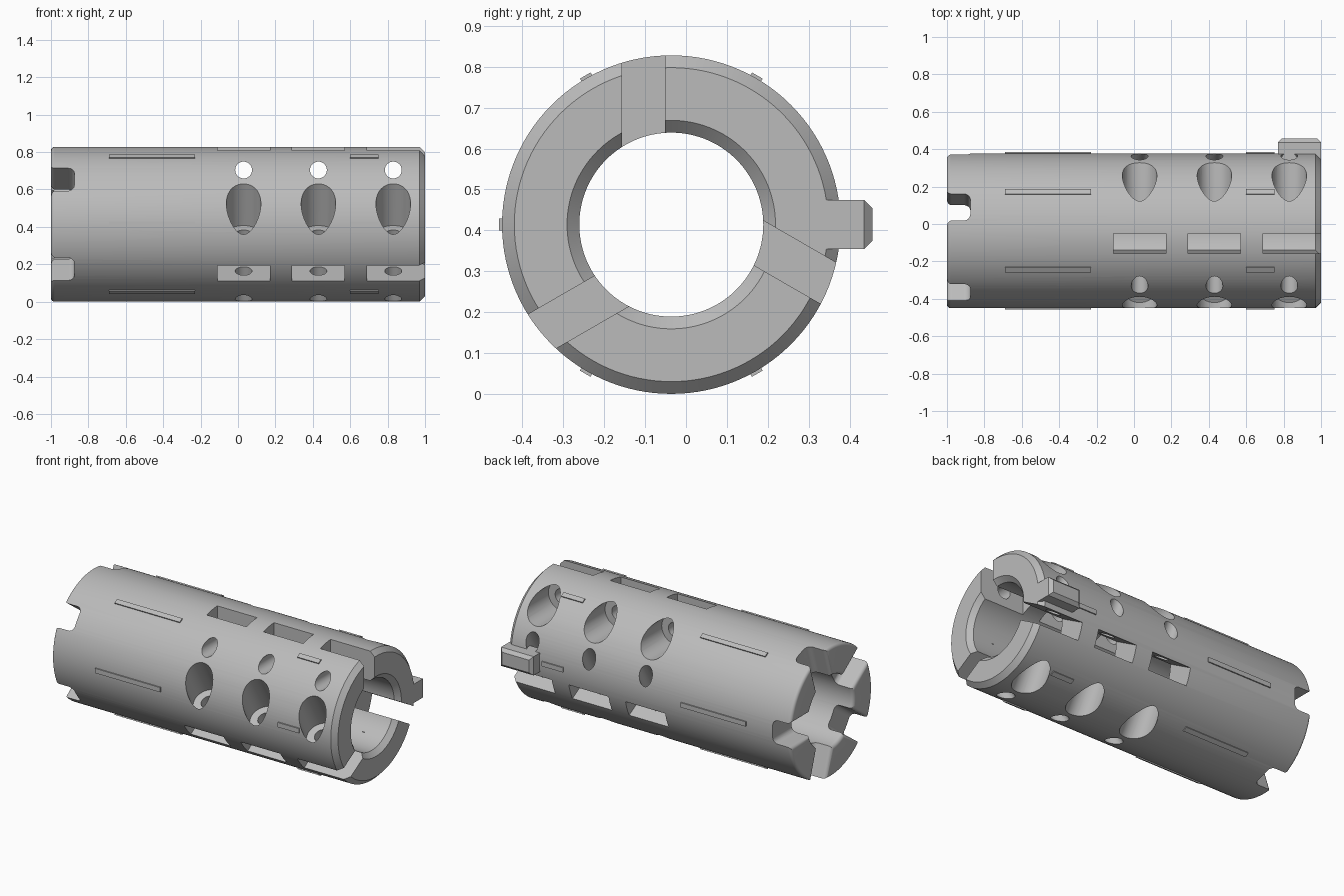
import bpy, bmesh, math
from mathutils import Matrix, Vector

cube = bpy.data.objects.get("Cube")
if cube:
    bpy.data.objects.remove(cube, do_unlink=True)

CY, CZ = -0.036, 0.414      # tube axis runs along x
R_OUT, R_IN = 0.414, 0.225
THIRDS = (90, 210, 330)
STATIONS = (0.03, 0.43, 0.83)

grey = bpy.data.materials.new("plain grey")
grey.use_nodes = True
grey.diffuse_color = (0.5, 0.5, 0.5, 1)
grey.node_tree.nodes["Principled BSDF"].inputs["Base Color"].default_value = (0.5, 0.5, 0.5, 1)


def frame(angle):
    """Local z points outward from the tube axis at the given angle."""
    return Matrix.Translation((0, CY, CZ)) @ Matrix.Rotation(math.radians(angle - 90), 4, 'X')


def finish(name, bm):
    bmesh.ops.recalc_face_normals(bm, faces=bm.faces[:])
    mesh = bpy.data.meshes.new(name)
    bm.to_mesh(mesh)
    bm.free()
    mesh.materials.append(grey)
    obj = bpy.data.objects.new(name, mesh)
    bpy.context.scene.collection.objects.link(obj)
    return obj


def add_box(bm, angle, xs, ys, zs):
    lo, hi = Vector((xs[0], ys[0], zs[0])), Vector((xs[1], ys[1], zs[1]))
    m = frame(angle) @ Matrix.Translation((lo + hi) / 2) @ Matrix.Diagonal((*(hi - lo), 1))
    return bmesh.ops.create_cube(bm, size=1, matrix=m)["verts"]


def add_rod(bm, angle, x, radius, y0, y1):
    m = (frame(angle) @ Matrix.Translation((x, (y0 + y1) / 2, 0.29))
         @ Matrix.Rotation(math.pi / 2, 4, 'X'))
    bmesh.ops.create_cone(bm, cap_ends=True, segments=40, radius1=radius,
                          radius2=radius, depth=y1 - y0, matrix=m)


def arc(cx, cy, r, start, end, steps=6):
    angles = [math.radians(start + (end - start) * i / steps) for i in range(steps + 1)]
    return [(cx + r * math.cos(a), cy + r * math.sin(a)) for a in angles]


# Tube body: chamfered clamp end, rounded toothed end
profile = [(0.97, R_IN), (1, R_IN + 0.03), (1, R_OUT - 0.03), (0.97, R_OUT)]
profile += arc(-0.98, R_OUT - 0.02, 0.02, 90, 180)
profile += arc(-0.975, R_IN + 0.025, 0.025, 180, 270)
bm = bmesh.new()
ring = [bm.verts.new((x, CY, CZ + r)) for x, r in profile]
edges = [bm.edges.new((ring[i - 1], ring[i])) for i in range(len(ring))]
bmesh.ops.spin(bm, geom=ring + edges, cent=(0, CY, CZ), axis=(1, 0, 0),
               angle=2 * math.pi, steps=120)
bmesh.ops.remove_doubles(bm, verts=bm.verts[:], dist=0.0001)
body = finish("tube_body", bm)

# Clamp slots, the last row open at the end
bm = bmesh.new()
for a in THIRDS:
    for x in STATIONS:
        end = 1.1 if x == STATIONS[-1] else x + 0.14
        add_box(bm, a, (x - 0.14, end), (-0.121, -0.015), (0.1, 0.5))
slots = finish("slot_cutter", bm)

# Screw holes crossing the slots, and their wide head recesses
bm, bm_head = bmesh.new(), bmesh.new()
for a in THIRDS:
    for x in STATIONS:
        add_rod(bm, a, x, 0.045, -0.38, 0.38)
        add_rod(bm_head, a, x, 0.0925, 0.106, 0.38)
holes = finish("screw_hole_cutter", bm)
heads = finish("screw_head_cutter", bm_head)

# Five rounded notches with flared mouths
W = 0.075
side = [(-1.05, W + 0.025)] + arc(-0.975, W + 0.025, 0.025, 180, 270)
side += arc(-0.91, W - 0.035, 0.035, 90, 0)
outline = side + [(x, -y) for x, y in reversed(side)]
bm = bmesh.new()
for i in range(5):
    m = frame(72 * i)
    face = bm.faces.new([bm.verts.new(m @ Vector((x, y, 0.17))) for x, y in outline])
    top = bmesh.ops.extrude_face_region(bm, geom=[face])["geom"]
    up = m.to_3x3() @ Vector((0, 0, 0.33))
    bmesh.ops.translate(bm, vec=up, verts=[v for v in top if isinstance(v, bmesh.types.BMVert)])
notches = finish("notch_cutter", bm)

# Cut the body, then drop the cutters
cutters = (slots, heads, holes, notches)
for c in cutters:
    c.hide_render = True
    mod = body.modifiers.new(c.name, 'BOOLEAN')
    mod.operation, mod.solver, mod.object = 'DIFFERENCE', 'EXACT', c
bpy.context.view_layer.update()
cut = bpy.data.meshes.new_from_object(body.evaluated_get(bpy.context.evaluated_depsgraph_get()))
body.modifiers.clear()
body.data = cut
cut.materials.clear()
cut.materials.append(grey)
for c in cutters:
    bpy.data.objects.remove(c, do_unlink=True)

bpy.ops.object.select_all(action='DESELECT')
body.select_set(True)
bpy.context.view_layer.objects.active = body
bpy.ops.object.shade_smooth_by_angle(angle=math.radians(30))

# Thin raised ribs, a long and a short one on each sixth
for name, xs in (("long_ribs", (-0.69, -0.23)), ("short_ribs", (0.6, 0.75))):
    bm = bmesh.new()
    for i in range(6):
        add_box(bm, 60 * i, xs, (-0.015, 0.015), (0.4, 0.421))
    finish(name, bm)

# Locating tab on the back with bevelled outer edges
bm = bmesh.new()
verts = add_box(bm, 0, (0.77, 1), (-0.06, 0.06), (0.36, 0.492))
outer = [e for e in bm.edges if all(v.co.y > 0.4 for v in e.verts)]
bmesh.ops.bevel(bm, geom=outer, offset=0.02, segments=1, affect='EDGES')
finish("locating_tab", bm)
